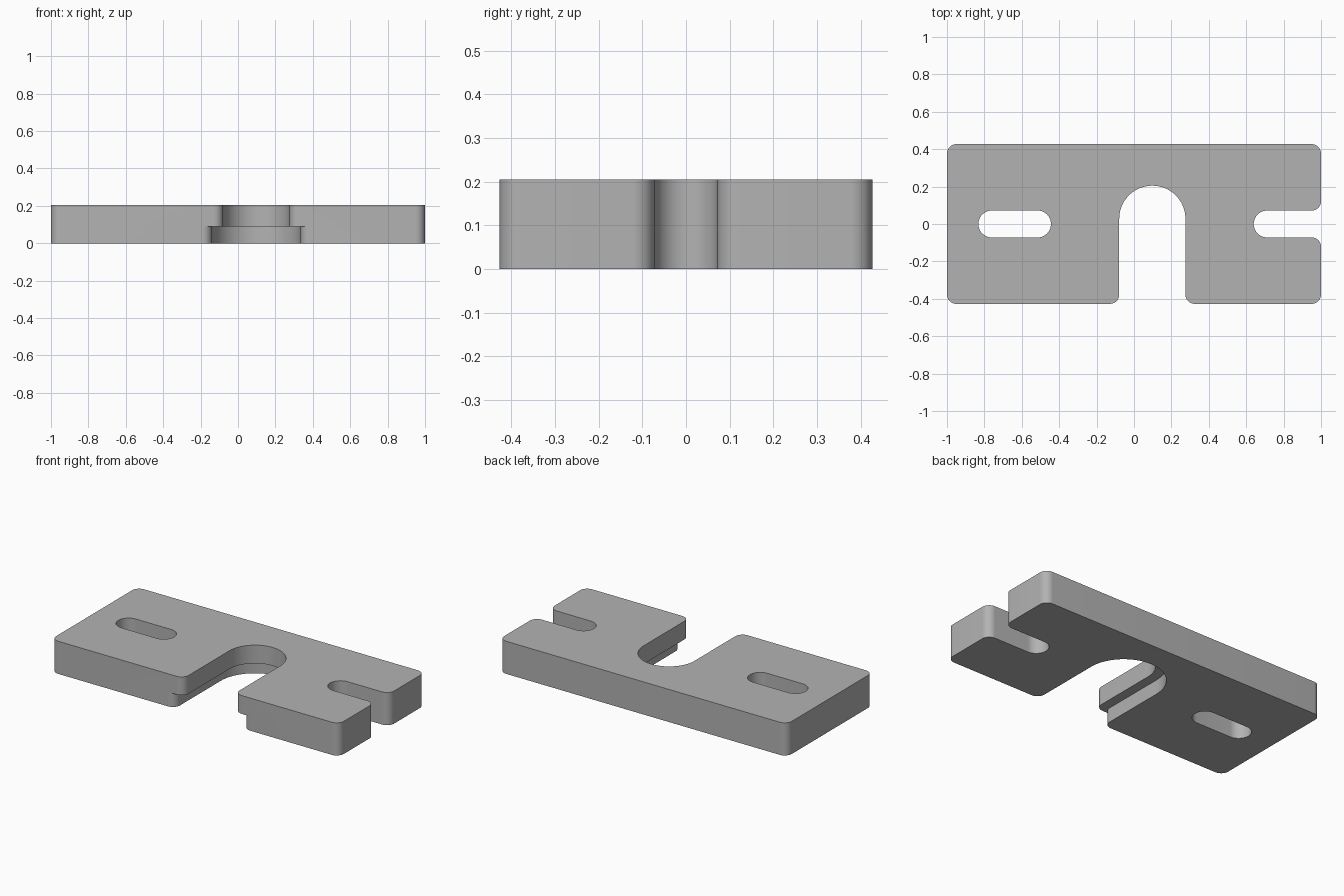
import bpy, bmesh, math
from mathutils import Vector

if "Cube" in bpy.data.objects:
    bpy.data.objects.remove(bpy.data.objects["Cube"])

DEPTH, HEIGHT, STEP = 0.427, 0.205, 0.09
FILLET, SLOT = 0.05, 0.072
MOUTH_X, MOUTH_Y = 0.098, 0.028
NARROW, WIDE = 0.177, 0.237
ARC = 14

grey = bpy.data.materials.new("plate_grey")
grey.use_nodes = True
colour = (0.45, 0.45, 0.45, 1)
grey.diffuse_color = colour
grey.node_tree.nodes["Principled BSDF"].inputs["Base Color"].default_value = colour


def rounded(corners):
    """Turn right-angled corners (x, y, radius) into a filleted outline."""
    out = []
    for i, (x, y, r) in enumerate(corners):
        p = Vector((x, y))
        a = (Vector(corners[i - 1][:2]) - p).normalized()
        b = (Vector(corners[(i + 1) % len(corners)][:2]) - p).normalized()
        for k in range(ARC + 1):
            t = math.pi / 2 * k / ARC
            out.append(p + r * (a + b - b * math.cos(t) - a * math.sin(t)))
    return out


def stack(name, rings):
    """Closed solid through matching outlines [(outline, z), ...]."""
    bm = bmesh.new()
    cache = {}

    def vert(p, z):
        key = (round(p.x, 4), round(p.y, 4), z)
        if key not in cache:
            cache[key] = bm.verts.new(key)
        return cache[key]

    def face(verts):
        verts = list(dict.fromkeys(verts))
        if len(verts) > 2:
            bm.faces.new(verts)

    loops = [[vert(p, z) for p in pts] for pts, z in rings]
    for low, high in zip(loops, loops[1:]):
        for i in range(len(low)):
            face([low[i - 1], low[i], high[i], high[i - 1]])
    face(loops[0][::-1])
    face(loops[-1])
    bmesh.ops.recalc_face_normals(bm, faces=bm.faces)
    mesh = bpy.data.meshes.new(name)
    bm.to_mesh(mesh)
    bm.free()
    mesh.materials.append(grey)
    obj = bpy.data.objects.new(name, mesh)
    bpy.context.collection.objects.link(obj)
    return obj


def plate_outline(w):
    """Plate with a round-ended front mouth of half width w and an open side slot."""
    left, right, top = MOUTH_X - w, MOUTH_X + w, MOUTH_Y + w
    seam = WIDE + FILLET
    slot_end = 0.64
    return rounded([
        (-1, -DEPTH, FILLET), (MOUTH_X - seam, -DEPTH, 0),
        (left, -DEPTH, FILLET), (left, top, w),
        (right, top, w), (right, -DEPTH, FILLET),
        (MOUTH_X + seam, -DEPTH, 0), (1, -DEPTH, FILLET),
        (1, -SLOT, FILLET), (slot_end, -SLOT, SLOT),
        (slot_end, SLOT, SLOT), (1, SLOT, FILLET),
        (1, DEPTH, FILLET), (-1, DEPTH, FILLET)])


# Plate: wide mouth below the step, narrow mouth above
wide, narrow = plate_outline(WIDE), plate_outline(NARROW)
plate = stack("slotted_plate",
              [(wide, 0), (wide, STEP), (narrow, STEP), (narrow, HEIGHT)])

# Closed slot through the right-hand wing
slot = rounded([(-0.832, -SLOT, SLOT), (-0.444, -SLOT, SLOT),
                (-0.444, SLOT, SLOT), (-0.832, SLOT, SLOT)])
cutter = stack("slot_cutter", [(slot, -0.1), (slot, HEIGHT + 0.1)])
cutter.hide_render = True

cut = plate.modifiers.new("slot", 'BOOLEAN')
cut.operation = 'DIFFERENCE'
cut.solver = 'EXACT'
cut.object = cutter
bpy.ops.object.select_all(action='DESELECT')
plate.select_set(True)
bpy.context.view_layer.objects.active = plate
bpy.ops.object.modifier_apply(modifier=cut.name)
bpy.data.objects.remove(cutter)
bpy.ops.object.shade_smooth_by_angle(angle=math.radians(30))
